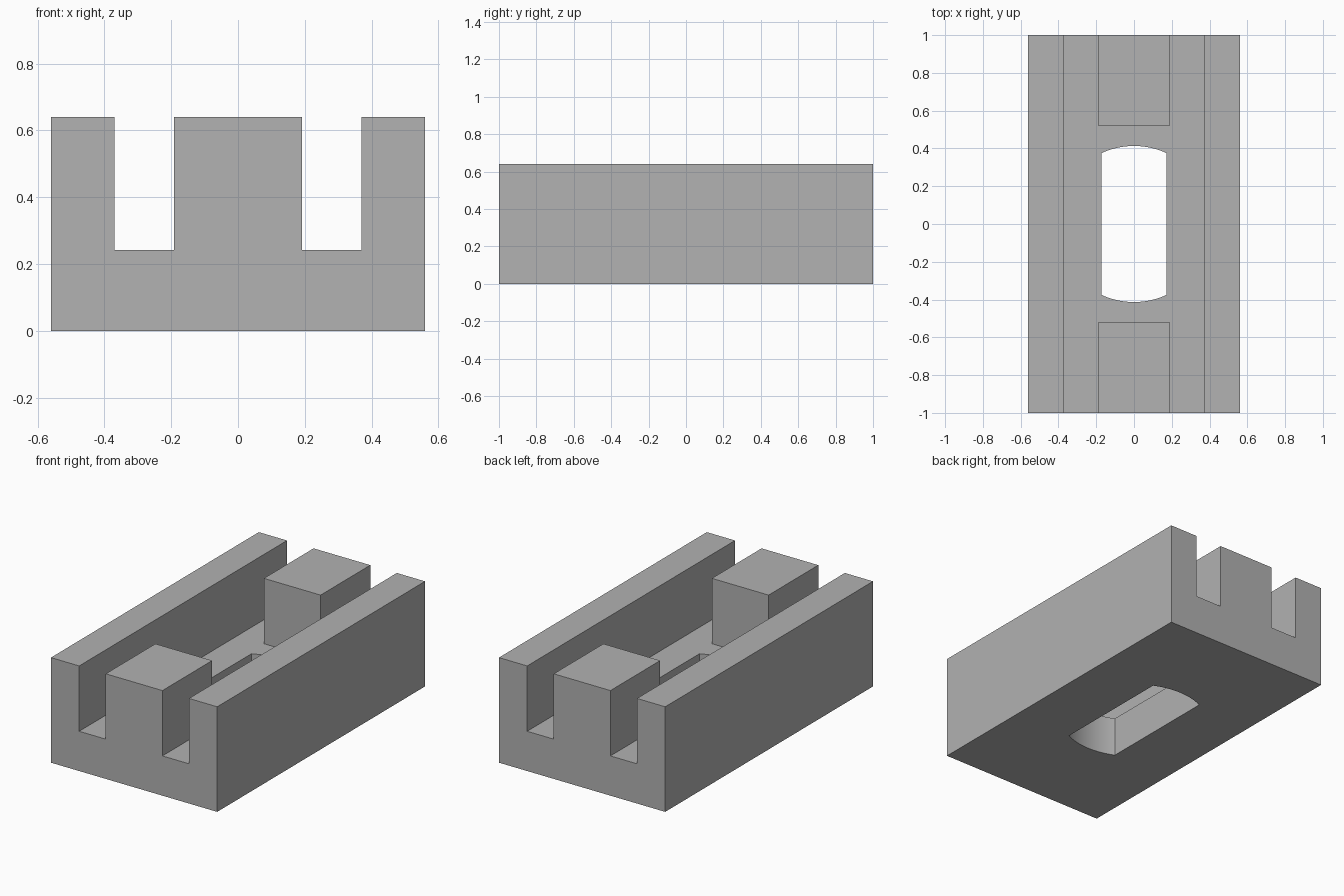
import bpy
import bmesh
import math

default = bpy.data.objects.get("Cube")
if default:
    bpy.data.objects.remove(default, do_unlink=True)

HALF_W, HALF_L, HEIGHT = 0.56, 1.0, 0.64
WALL_X, BLOCK_X, FLOOR_Z = 0.37, 0.191, 0.242
BLOCK_Y = 0.522
SLOT_X, SLOT_R = 0.172, 0.413

grey = bpy.data.materials.new("plain grey")
grey.use_nodes = True
colour = (0.445, 0.445, 0.445, 1)
grey.diffuse_color = colour
grey.node_tree.nodes["Principled BSDF"].inputs["Base Color"].default_value = colour


def prism(name, outline, offset):
    """Extrude a closed 3D outline along an offset into a solid."""
    bm = bmesh.new()
    face = bm.faces.new([bm.verts.new(p) for p in outline])
    new = bmesh.ops.extrude_face_region(bm, geom=[face])["geom"]
    bmesh.ops.translate(bm, vec=offset,
                        verts=[v for v in new if isinstance(v, bmesh.types.BMVert)])
    bmesh.ops.recalc_face_normals(bm, faces=bm.faces)
    mesh = bpy.data.meshes.new(name)
    bm.to_mesh(mesh)
    bm.free()
    mesh.materials.append(grey)
    obj = bpy.data.objects.new(name, mesh)
    bpy.context.collection.objects.link(obj)
    return obj


def cut(target, cutter):
    """Subtract a cutter, then discard it."""
    cutter.hide_render = True
    mod = target.modifiers.new("cut", "BOOLEAN")
    mod.operation = "DIFFERENCE"
    mod.solver = "EXACT"
    mod.object = cutter
    bpy.ops.object.select_all(action="DESELECT")
    bpy.context.view_layer.objects.active = target
    target.select_set(True)
    bpy.ops.object.modifier_apply(modifier=mod.name)
    bpy.data.objects.remove(cutter, do_unlink=True)


# Channelled body: two side walls and a centre rib on a thick floor
half = [(HALF_W, 0), (HALF_W, HEIGHT), (WALL_X, HEIGHT), (WALL_X, FLOOR_Z),
        (BLOCK_X, FLOOR_Z), (BLOCK_X, HEIGHT)]
profile = half + [(-x, z) for x, z in reversed(half)]
body = prism("channel_body", [(x, -HALF_L, z) for x, z in profile], (0, 2 * HALF_L, 0))

# Gap that splits the centre rib into two end blocks
mid_x = (WALL_X + BLOCK_X) / 2
gap = [(sx * mid_x, sy * BLOCK_Y, FLOOR_Z)
       for sx, sy in ((-1, -1), (1, -1), (1, 1), (-1, 1))]
cut(body, prism("gap_cutter", gap, (0, 0, 1)))

# Slot through the floor with straight sides and rounded ends
reach = math.asin(SLOT_X / SLOT_R)
steps = 24
arc = [reach * (1 - 2 * i / steps) for i in range(steps + 1)]
end = [(SLOT_R * math.sin(a), SLOT_R * math.cos(a), -1) for a in arc]
cut(body, prism("slot_cutter", end + [(-x, -y, z) for x, y, z in end], (0, 0, 2)))

bpy.ops.object.shade_smooth_by_angle(angle=math.radians(20))
